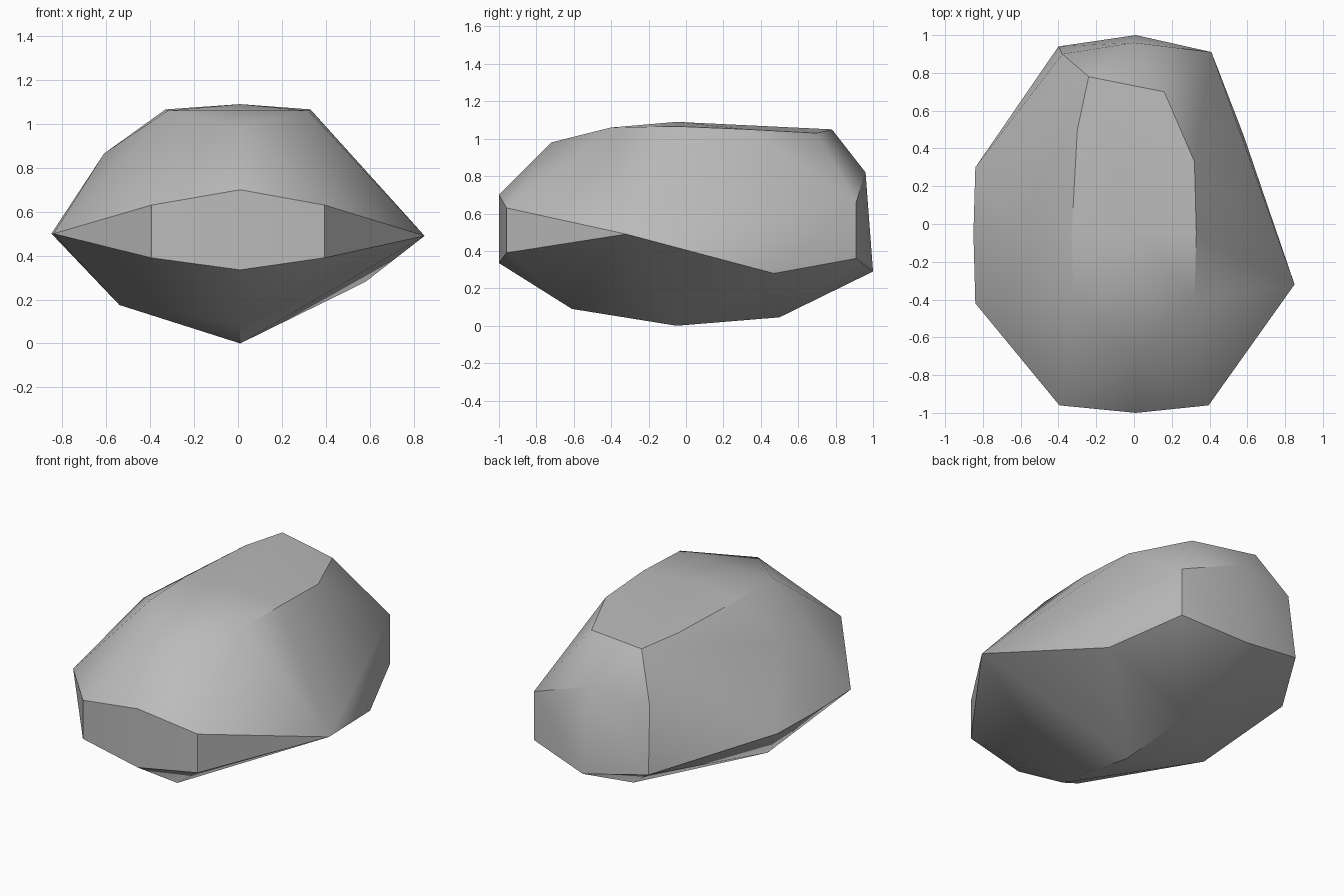
import bpy
import bmesh
import math

# Remove the default object
default = bpy.data.objects.get("Cube")
if default:
    bpy.data.objects.remove(default, do_unlink=True)


def make_material(name, color):
    material = bpy.data.materials.new(name)
    material.use_nodes = True
    material.diffuse_color = color
    material.node_tree.nodes["Principled BSDF"].inputs["Base Color"].default_value = color
    return material


def paired(x, y, z):
    """Two corners mirrored across the middle of the stone."""
    return [(x, y, z), (-x, y, z)]


def build_hull(name, corners, material, smooth_angle):
    """Wrap the corners in a closed chiselled solid with creased edges."""
    bm = bmesh.new()
    for corner in corners:
        bm.verts.new(corner)
    result = bmesh.ops.convex_hull(bm, input=bm.verts)
    unused = {v for v in result["geom_interior"] + result["geom_unused"]
              if isinstance(v, bmesh.types.BMVert)}
    bmesh.ops.delete(bm, geom=list(unused), context="VERTS")
    bmesh.ops.recalc_face_normals(bm, faces=bm.faces)
    mesh = bpy.data.meshes.new(name)
    bm.to_mesh(mesh)
    bm.free()
    mesh.materials.append(material)
    rock = bpy.data.objects.new(name, mesh)
    bpy.context.collection.objects.link(rock)
    bpy.ops.object.select_all(action="DESELECT")
    rock.select_set(True)
    bpy.context.view_layer.objects.active = rock
    bpy.ops.object.shade_smooth_by_angle(angle=smooth_angle)
    return rock


# Chipped front wall and the sloping shoulder above it
front = paired(0.395, -0.96, 0.39) + paired(0.395, -0.96, 0.63)
front += [(0.01, -1, 0.335), (0.01, -1, 0.7), (0.01, -0.72, 0.98)]

# Flat crown
crown = paired(0.32, -0.4, 1.06) + paired(0.33, -0.05, 1.066)
crown += [(0.01, -0.05, 1.09), (0.32, 0.33, 1.05), (0.16, 0.7, 1.03),
          (-0.24, 0.78, 1.05), (-0.3, 0.5, 1.06)]

# Back wall
back = [(0.41, 0.91, 0.36), (0.41, 0.91, 0.66), (0, 0.96, 0.82),
        (0.01, 1, 0.29), (-0.4, 0.94, 0.37), (-0.38, 0.9, 0.78)]

# Pointed flank on one side, broad rounded flank on the other
pointed_flank = [(0.85, -0.32, 0.49), (0.58, 0.47, 0.28)]
broad_flank = [(-0.84, -0.42, 0.5), (-0.85, -0.05, 0.5), (-0.84, 0.3, 0.5),
               (-0.61, -0.06, 0.865), (-0.54, -0.03, 0.175)]

# Keel along the underside
keel = [(0.01, -0.61, 0.09), (0.01, -0.05, 0), (0.01, 0.5, 0.045)]

stone = make_material("stone grey", (0.5, 0.5, 0.5, 1))
build_hull("rock", front + crown + back + pointed_flank + broad_flank + keel,
           stone, math.radians(30))
